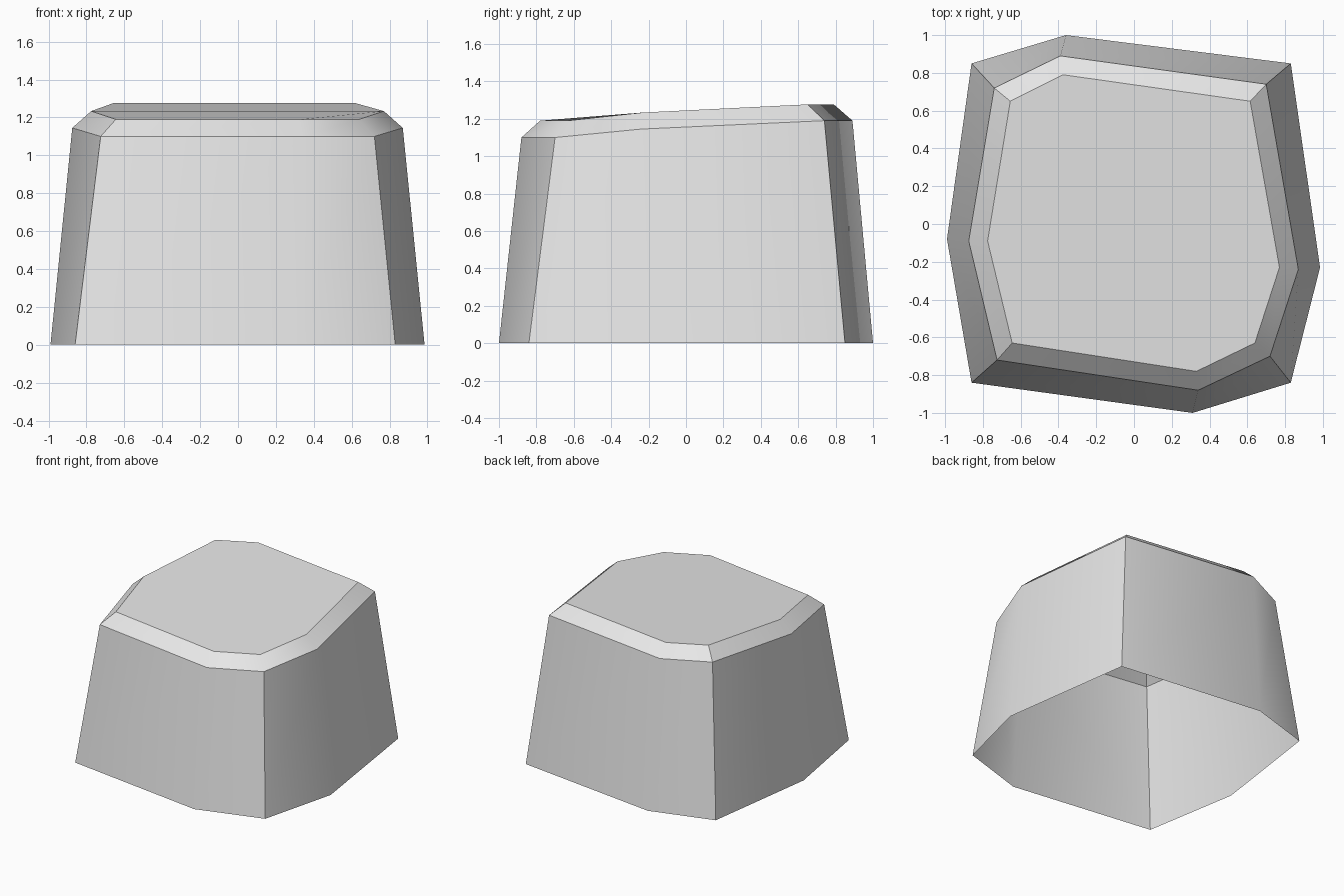
import bpy, bmesh, math

cube = bpy.data.objects.get("Cube")
if cube:
    bpy.data.objects.remove(cube, do_unlink=True)

grey = bpy.data.materials.new("light_grey")
grey.use_nodes = True
grey.diffuse_color = (0.8, 0.8, 0.8, 1)
grey.node_tree.nodes["Principled BSDF"].inputs["Base Color"].default_value = (0.8, 0.8, 0.8, 1)

# Eight-sided outlines, counter-clockwise from the front right corner
base = [(-.86, -.84), (.31, -1), (.83, -.84), (.985, -.23),
        (.83, .85), (-.36, 1), (-.86, .85), (-.99, -.08)]
shoulder = [(-.725, -.72), (.34, -.88), (.72, -.70), (.87, -.24),
            (.70, .74), (-.39, .89), (-.74, .72), (-.875, -.09)]
crown = [(-.645, -.63), (.33, -.78), (.64, -.63), (.77, -.23),
         (.615, .65), (-.375, .79), (-.655, .65), (-.775, -.09)]


def ring(bm, outline, front, back):
    """Outline whose height steps from the front through the sides to the back."""
    side = (front + back) / 2
    heights = [front] * 3 + [side] + [back] * 3 + [side]
    return [bm.verts.new((x, y, z)) for (x, y), z in zip(outline, heights)]


# Hollow cap: tapered walls, bevelled shoulder and sloping top, open below
bm = bmesh.new()
rings = [ring(bm, base, 0, 0), ring(bm, shoulder, 1.10, 1.19), ring(bm, crown, 1.19, 1.277)]
for low, high in zip(rings, rings[1:]):
    for i in range(8):
        j = (i + 1) % 8
        bm.faces.new((low[i], low[j], high[j], high[i]))
bm.faces.new(rings[-1])

mesh = bpy.data.meshes.new("cap_shell")
bm.to_mesh(mesh)
bm.free()
mesh.materials.append(grey)
cap = bpy.data.objects.new("cap_shell", mesh)
bpy.context.collection.objects.link(cap)

# Smooth gentle bends, crisp corners
bpy.context.view_layer.objects.active = cap
cap.select_set(True)
bpy.ops.object.shade_smooth_by_angle(angle=math.radians(35))
